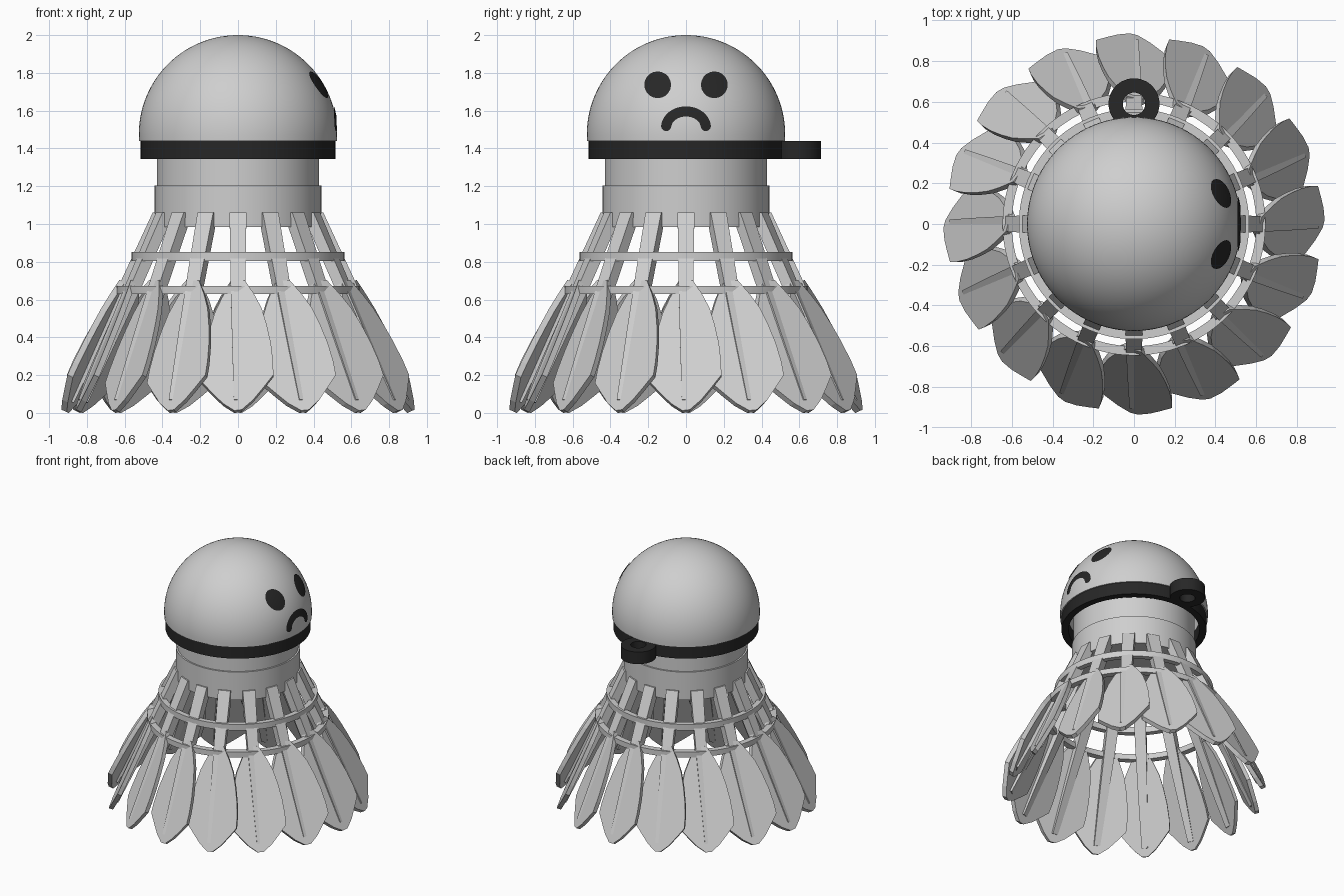
import bpy, bmesh, math
from mathutils import Vector, Matrix

cube = bpy.data.objects.get("Cube")
if cube:
    bpy.data.objects.remove(cube, do_unlink=True)


def make_material(name, value):
    mat = bpy.data.materials.new(name)
    mat.use_nodes = True
    color = (value, value, value, 1)
    mat.diffuse_color = color
    mat.node_tree.nodes["Principled BSDF"].inputs["Base Color"].default_value = color
    return mat


white = make_material("soft white", 0.62)
black = make_material("soft black", 0.02)


def finish(bm, name, mat, smooth=False, closed=True):
    if closed:
        bmesh.ops.recalc_face_normals(bm, faces=bm.faces)
    mesh = bpy.data.meshes.new(name)
    bm.to_mesh(mesh)
    bm.free()
    mesh.materials.append(mat)
    obj = bpy.data.objects.new(name, mesh)
    bpy.context.collection.objects.link(obj)
    if smooth:
        bpy.ops.object.select_all(action="DESELECT")
        obj.select_set(True)
        bpy.context.view_layer.objects.active = obj
        bpy.ops.object.shade_smooth_by_angle(angle=math.radians(35))
    return obj


def lathe(name, profile, mat, center=(0, 0, 0), steps=96):
    """Spin a closed (radius, height) profile around the vertical axis."""
    bm = bmesh.new()
    verts = [bm.verts.new((r, 0, z)) for r, z in profile]
    edges = [bm.edges.new((a, b)) for a, b in zip(verts, verts[1:] + verts[:1])]
    bmesh.ops.spin(bm, geom=verts + edges, axis=(0, 0, 1), cent=(0, 0, 0),
                   angle=math.tau, steps=steps)
    bmesh.ops.remove_doubles(bm, verts=bm.verts, dist=1e-4)
    bmesh.ops.dissolve_degenerate(bm, edges=bm.edges, dist=1e-5)
    bmesh.ops.translate(bm, verts=bm.verts, vec=center)
    return finish(bm, name, mat, smooth=True)


def ring(name, inner, outer, bottom, top, mat, center=(0, 0, 0), steps=96):
    profile = [(inner, bottom), (outer, bottom), (outer, top), (inner, top)]
    return lathe(name, profile, mat, center, steps)


# Hollow domed cap
DOME_R, DOME_Z, RIM_Z = 0.525, 1.475, 1.44


def dome_arc(radius, count=28):
    start = math.asin((RIM_Z - DOME_Z) / radius)
    angles = [start + (math.pi / 2 - start) * i / count for i in range(count + 1)]
    return [(radius * math.cos(a), DOME_Z + radius * math.sin(a)) for a in angles]


lathe("dome_cap", dome_arc(DOME_R) + dome_arc(DOME_R - 0.05)[::-1], white)

# Dark rim band with keyring loop at the back
ring("rim_band", 0.465, 0.515, 1.345, RIM_Z, black)
ring("keyring_loop", 0.055, 0.125, 1.345, RIM_Z, black, (0, 0.59, 0), 48)

# Solid neck and lower sleeve
ring("neck", 0, 0.43, 1.1, 1.5, white)
ring("sleeve", 0, 0.442, 0.985, 1.205, white)

# Hoops tying the quills together
ring("upper_hoop", 0.525, 0.565, 0.805, 0.852, white)
ring("lower_hoop", 0.6, 0.645, 0.63, 0.672, white)

# Quills and feathers, sloping outward on the +x side before being turned
FEATHERS = 16
SLOPE = 0.455
OUT = Vector((1, 0, SLOPE)).normalized()
TWIST = 0.28


def slope_point(z, side=0, depth=0):
    base = Vector((0.455 + SLOPE * (1.06 - z), side, z))
    return base - OUT * depth


def loft(bm, sections):
    rows = [[bm.verts.new(p) for p in section] for section in sections]
    for a, b in zip(rows, rows[1:]):
        for i in range(len(a)):
            j = (i + 1) % len(a)
            bm.faces.new((a[i], a[j], b[j], b[i]))
    bm.faces.new(rows[0])
    bm.faces.new(rows[-1][::-1])


def quill_section(z, half, depth):
    return [slope_point(z, -half), slope_point(z, half),
            slope_point(z, half, depth), slope_point(z, -half, depth)]


def feather_section(z, half):
    return [slope_point(z, s, d - s * TWIST)
            for s, d in ((-half, 0), (half, 0), (half, 0.032), (-half, 0.032))]


outline = [(0.7, 0.035), (0.62, 0.085), (0.54, 0.125), (0.45, 0.152), (0.35, 0.174),
           (0.25, 0.186), (0.18, 0.187), (0.12, 0.135), (0.06, 0.08), (0.015, 0.02)]


def turned(bm, index):
    spin = Matrix.Rotation(math.tau * index / FEATHERS, 4, "Z")
    bmesh.ops.transform(bm, matrix=spin, verts=bm.verts)


for k in range(FEATHERS):
    bm = bmesh.new()
    # The quill top is cut level and buried in the sleeve
    top = [Vector((x, y, 1.06)) for x, y in
           ((0.452, -0.045), (0.452, 0.045), (0.385, 0.045), (0.385, -0.045))]
    loft(bm, [top, quill_section(0.7, 0.039, 0.06),
              quill_section(0.4, 0.032, 0.05), quill_section(0.07, 0.022, 0.04)])
    turned(bm, k)
    finish(bm, f"quill_{k + 1}", white)

    bm = bmesh.new()
    loft(bm, [feather_section(z, half) for z, half in outline])
    turned(bm, k)
    finish(bm, f"feather_{k + 1}", white)


# Face painted on the +x side of the dome
def on_dome(y, z):
    r = DOME_R + 0.005
    return Vector((math.sqrt(r * r - y * y - (z - DOME_Z) ** 2), y, z))


def face_outward(bm):
    bm.normal_update()
    bmesh.ops.reverse_faces(bm, faces=[f for f in bm.faces if f.normal.x < 0])


def dome_patch(name, rows, wrap):
    """Skin rows of (y, z) points onto the dome."""
    bm = bmesh.new()
    grid = [[bm.verts.new(on_dome(*p)) for p in row] for row in rows]
    for a, b in zip(grid, grid[1:]):
        for i in range(len(a) if wrap else len(a) - 1):
            j = (i + 1) % len(a)
            bm.faces.new((a[i], a[j], b[j], b[i]))
    if wrap:
        bm.faces.new(grid[0])
    face_outward(bm)
    finish(bm, name, black, smooth=True, closed=False)


def dome_disc(name, y, z, radius, sides=20):
    angles = [math.tau * i / sides for i in range(sides)]
    rows = [[(y + radius * f * math.cos(a), z + radius * f * math.sin(a)) for a in angles]
            for f in (0.3, 0.65, 1)]
    dome_patch(name, rows, True)


for side, sign in (("left", 1), ("right", -1)):
    dome_disc(f"{side}_eye", 0.15 * sign, 1.737, 0.071)
    dome_disc(f"{side}_mouth_end", 0.105 * sign, 1.519, 0.027)

arch = [math.radians(5 + 170 * i / 24) for i in range(25)]
mouth_rows = [[((0.105 + w) * math.cos(a), 1.511 + (0.085 + w) * math.sin(a)) for a in arch]
              for w in (-0.027, 0, 0.027)]
dome_patch("frowning_mouth", mouth_rows, False)
